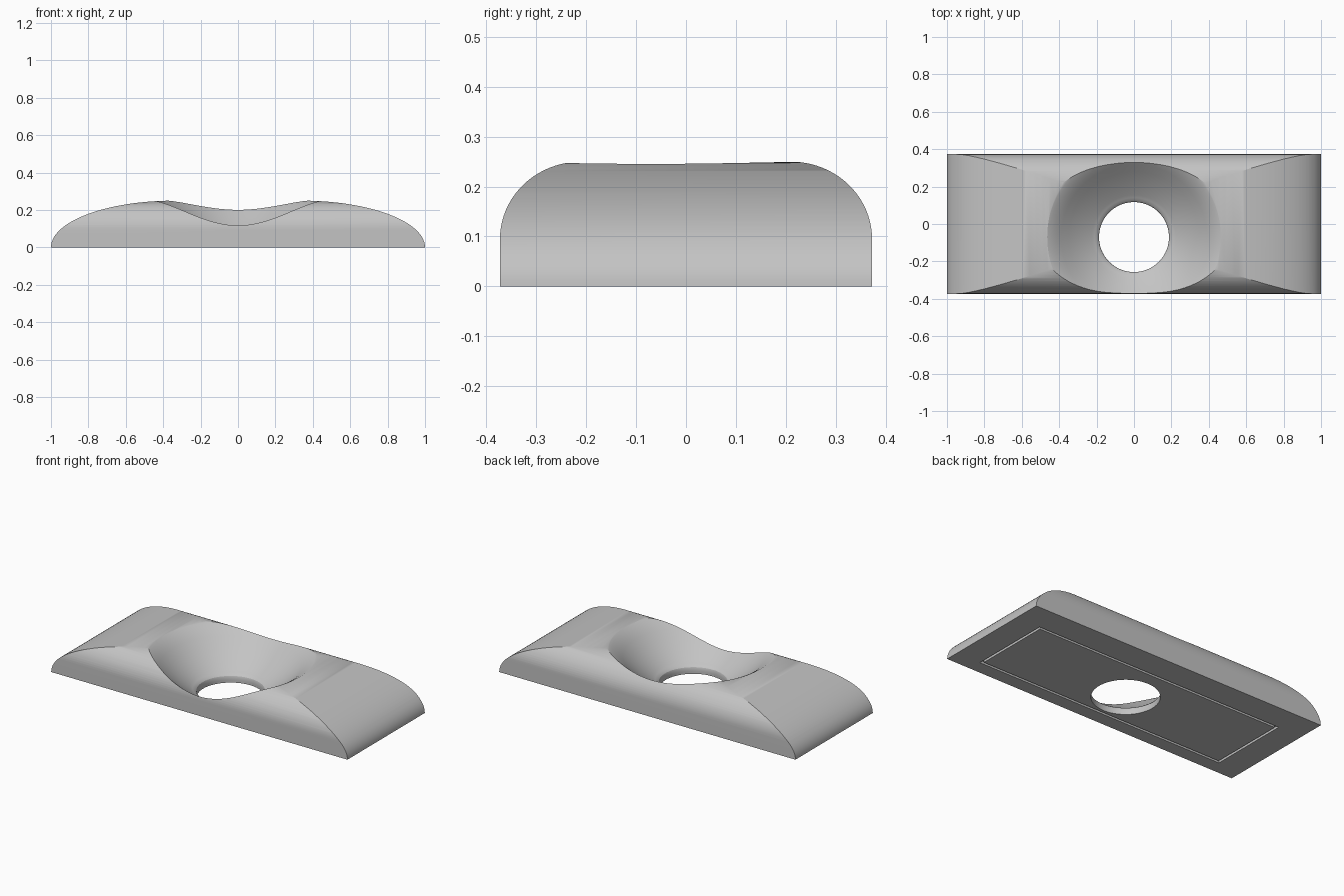
import bpy, bmesh
from math import sin, cos, pi, radians
from mathutils import Vector, Matrix

if "Cube" in bpy.data.objects:
    bpy.data.objects.remove(bpy.data.objects["Cube"])

LENGTH, HALF_WIDTH, HEIGHT = 1.0, 0.373, 0.25
HOLE_Y, PANEL_Y, POCKET = -0.07, -0.04, 0.015

grey = bpy.data.materials.new("satin_grey")
grey.use_nodes = True
colour = (0.55, 0.55, 0.55, 1)
grey.diffuse_color = colour
grey.node_tree.nodes["Principled BSDF"].inputs["Base Color"].default_value = colour


def finish(bm, name):
    bmesh.ops.recalc_face_normals(bm, faces=bm.faces)
    mesh = bpy.data.meshes.new(name)
    bm.to_mesh(mesh)
    bm.free()
    obj = bpy.data.objects.new(name, mesh)
    bpy.context.collection.objects.link(obj)
    mesh.materials.append(grey)
    return obj


def prism(name, points, depth):
    """Extrude a closed outline by a vector."""
    bm = bmesh.new()
    face = bm.faces.new([bm.verts.new(p) for p in points])
    new = bmesh.ops.extrude_face_region(bm, geom=[face])["geom"]
    verts = [g for g in new if isinstance(g, bmesh.types.BMVert)]
    bmesh.ops.translate(bm, verts=verts, vec=Vector(depth))
    return finish(bm, name)


def box(name, centre, size):
    bm = bmesh.new()
    bmesh.ops.create_cube(bm, size=1, matrix=Matrix.Translation(centre)
                          @ Matrix.Diagonal((*size, 1)))
    return finish(bm, name)


def boolean(obj, cutter, operation):
    cutter.hide_render = True
    mod = obj.modifiers.new("cut", 'BOOLEAN')
    mod.object, mod.operation, mod.solver = cutter, operation, 'EXACT'
    bpy.context.view_layer.objects.active = obj
    bpy.ops.object.modifier_apply(modifier=mod.name)


# Long profile: flat crown with elliptical ends
def end_curve(side, steps=28, flat=0.34):
    return [(side * (flat + (LENGTH - flat) * cos(a)), -0.5, HEIGHT * sin(a))
            for a in (pi / 2 * i / steps for i in range(steps + 1))]


body = prism("body", end_curve(1) + end_curve(-1)[::-1], (0, 1, 0))


# Cross profile: straight sides with rounded shoulders
def shoulder(side, steps=20, ry=0.163, rz=0.155):
    arc = [(-1.1, side * (HALF_WIDTH - ry + ry * cos(a)), HEIGHT - rz + rz * sin(a))
           for a in (pi / 2 * i / steps for i in range(steps + 1))]
    return [(-1.1, side * HALF_WIDTH, -0.1)] + arc


cross = prism("cross_cutter", shoulder(1) + shoulder(-1)[::-1], (2.2, 0, 0))
boolean(body, cross, 'INTERSECT')

# Pocket under the body
pocket = box("pocket_cutter", (0, PANEL_Y, 0), (1.68, 0.50, 2 * POCKET))
boolean(body, pocket, 'DIFFERENCE')

# Panel sitting in the pocket with a thin gap around it
panel = box("base_panel", (0, PANEL_Y, POCKET / 2), (1.65, 0.47, POCKET))

# Lathed bowl and through hole
bowl_profile = [(0, -0.1), (0.187, -0.1), (0.187, 0.03), (0.190, 0.039),
                (0.198, 0.047), (0.210, 0.053), (0.225, 0.062), (0.295, 0.112),
                (0.35, 0.157), (0.39, 0.193), (0.41, 0.21), (0.43, 0.225),
                (0.45, 0.238), (0.465, 0.246), (0.48, 0.252), (0.52, 0.262),
                (0.52, 0.4), (0, 0.4)]
bm = bmesh.new()
ring = [bm.verts.new((r, HOLE_Y, z)) for r, z in bowl_profile]
edges = [bm.edges.new(pair) for pair in zip(ring, ring[1:])]
bmesh.ops.spin(bm, geom=ring + edges, cent=(0, HOLE_Y, 0), axis=(0, 0, 1),
               angle=2 * pi, steps=96, use_merge=False)
bmesh.ops.remove_doubles(bm, verts=bm.verts, dist=0.0005)
bowl = finish(bm, "bowl_cutter")
for part in (body, panel):
    boolean(part, bowl, 'DIFFERENCE')

for cutter in (cross, pocket, bowl):
    bpy.data.objects.remove(cutter)

# Smooth curved faces, crisp edges
for part in (body, panel):
    bpy.ops.object.select_all(action='DESELECT')
    part.select_set(True)
    bpy.context.view_layer.objects.active = part
    bpy.ops.object.shade_smooth_by_angle(angle=radians(25))
